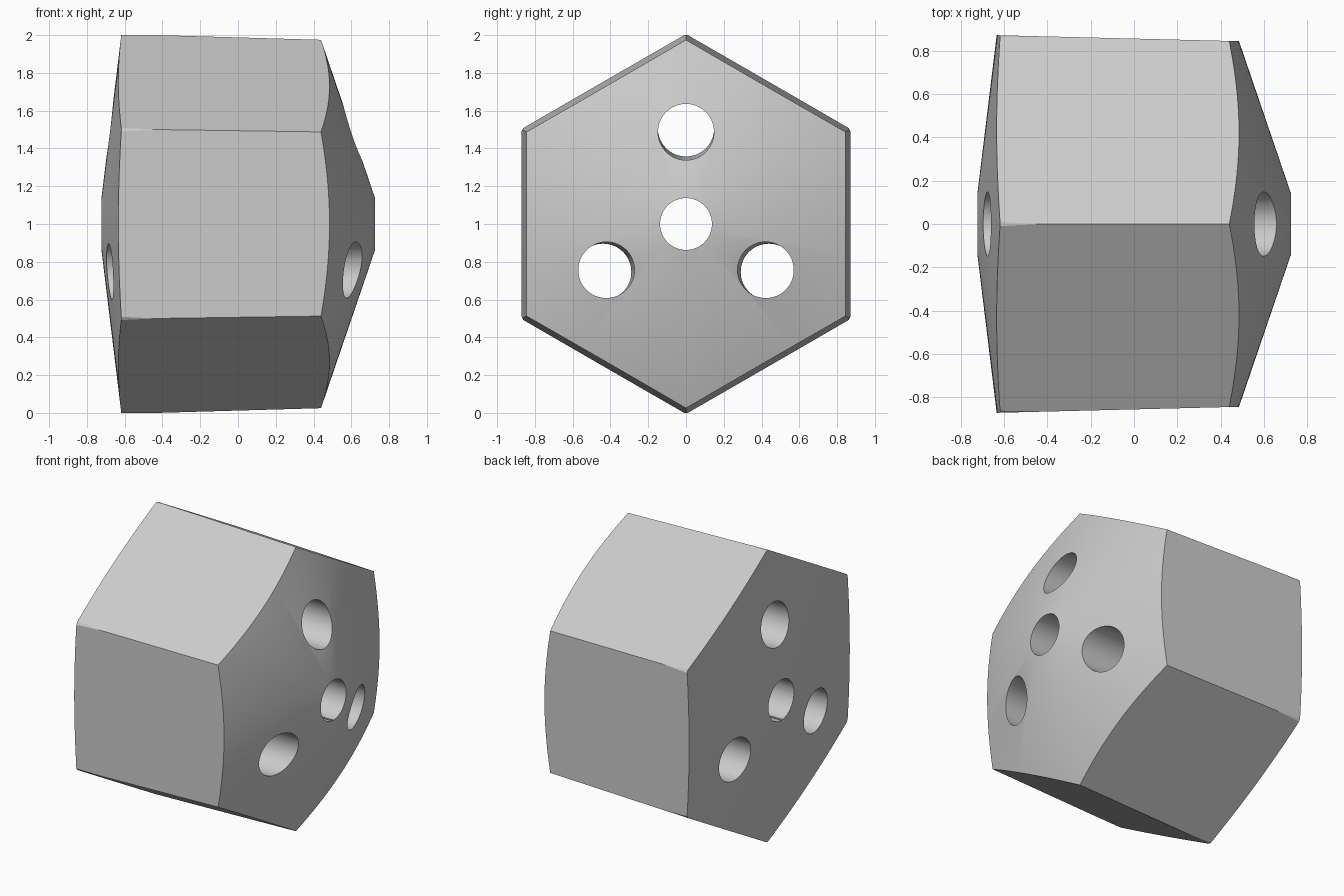
import bpy, bmesh
from math import sin, cos, tau, radians

cube = bpy.data.objects.get("Cube")
if cube:
    bpy.data.objects.remove(cube, do_unlink=True)

grey = bpy.data.materials.new("plain grey")
grey.use_nodes = True
colour = (0.6, 0.6, 0.6, 1)
grey.diffuse_color = colour
grey.node_tree.nodes["Principled BSDF"].inputs["Base Color"].default_value = colour


def loft(name, rings, sides, turn=0):
    """Closed solid along x from rings (x, radius, distance from the axis)."""
    bm = bmesh.new()
    loops = []
    for x, radius, off in rings:
        loop = []
        for i in range(sides):
            a = tau * i / sides
            loop.append(bm.verts.new((x, radius * sin(a) + off * sin(turn),
                                      1 + radius * cos(a) + off * cos(turn))))
        loops.append(loop)
    for a, b in zip(loops, loops[1:]):
        for i in range(sides):
            j = (i + 1) % sides
            bm.faces.new((a[i], a[j], b[j], b[i]))
    bm.faces.new(loops[0])
    bm.faces.new(loops[-1])
    bmesh.ops.recalc_face_normals(bm, faces=bm.faces)
    mesh = bpy.data.meshes.new(name)
    bm.to_mesh(mesh)
    bm.free()
    mesh.materials.append(grey)
    obj = bpy.data.objects.new(name, mesh)
    bpy.context.collection.objects.link(obj)
    return obj


def cut(target, cutter, operation):
    mod = target.modifiers.new(cutter.name, "BOOLEAN")
    mod.operation = operation
    mod.solver = "EXACT"
    mod.object = cutter
    bpy.context.view_layer.objects.active = target
    bpy.ops.object.modifier_apply(modifier=mod.name)
    bpy.data.objects.remove(cutter, do_unlink=True)


# Round body with a shallow cone on the left-hand end and a steep one on the other
body = loft("hexagonal_body", [(-0.725, 0.12, 0), (-0.618, 1.0, 0),
                               (0.431, 1.0, 0), (0.725, 0.139, 0)], 192)

# Slightly tapering hexagon trims the sides flat
cut(body, loft("hexagon_trim", [(-1, 1.0164, 0), (1, 0.959, 0)], 6), "INTERSECT")

# Straight centre bore and three bores leaning towards the axis
cut(body, loft("centre_bore", [(-1, 0.139, 0), (1, 0.137, 0)], 64), "DIFFERENCE")
for k in range(3):
    bore = loft("outer_bore", [(-1, 0.149, 0.511), (1, 0.148, 0.481)], 64, tau * k / 3)
    cut(body, bore, "DIFFERENCE")

bpy.ops.object.select_all(action="DESELECT")
body.select_set(True)
bpy.context.view_layer.objects.active = body
bpy.ops.object.shade_smooth_by_angle(angle=radians(25))
